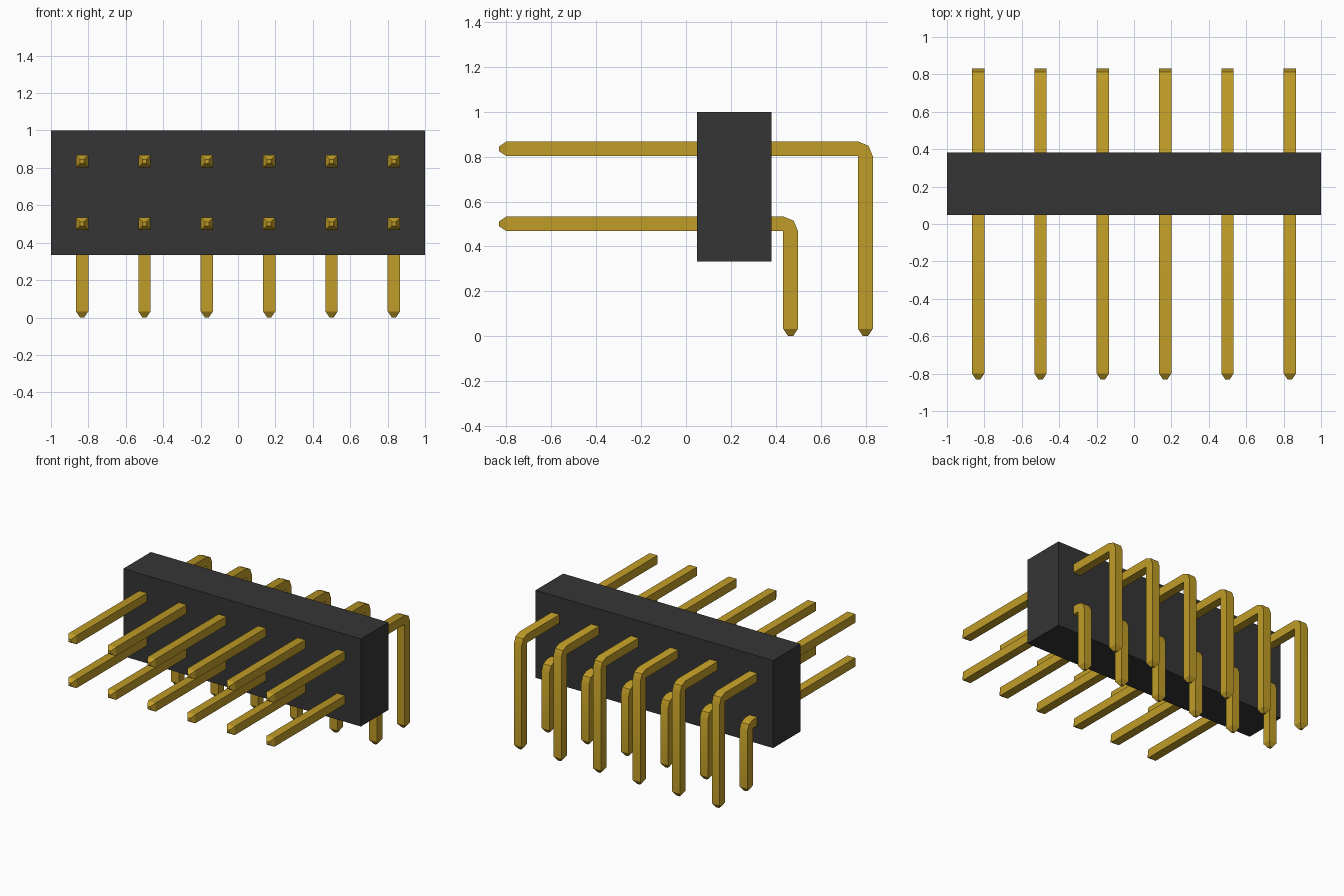
import bpy, bmesh, math
from mathutils import Vector

cube = bpy.data.objects.get("Cube")
if cube:
    bpy.data.objects.remove(cube, do_unlink=True)

PITCH = 1 / 3      # spacing between pins
H = 0.033          # half the pin thickness
TIP = 0.011        # half the blunt tip size
TAPER = 0.033      # length of the tapered tip
END = 0.8325       # reach of the pins in y


def material(name, rgb, roughness, metallic=0.0):
    m = bpy.data.materials.new(name)
    m.use_nodes = True
    m.diffuse_color = (*rgb, 1)
    bsdf = next(n for n in m.node_tree.nodes if n.type == 'BSDF_PRINCIPLED')
    bsdf.inputs["Base Color"].default_value = (*rgb, 1)
    bsdf.inputs["Roughness"].default_value = roughness
    bsdf.inputs["Metallic"].default_value = metallic
    return m


def add_object(name, bm, mat):
    bmesh.ops.recalc_face_normals(bm, faces=bm.faces)
    mesh = bpy.data.meshes.new(name)
    bm.to_mesh(mesh)
    bm.free()
    mesh.materials.append(mat)
    ob = bpy.data.objects.new(name, mesh)
    bpy.context.collection.objects.link(ob)
    return ob


black = material("black plastic", (0.036, 0.036, 0.036), 0.6)
gold = material("gold", (0.53, 0.335, 0.02), 0.4)


def pin_mesh(z, outer):
    """Right-angle pin: sections along the path given as (inner, outer) points in y, z."""
    corner = Vector((outer - 2 * H, z - H))
    sections = [
        ((-END, z - TIP), (-END, z + TIP), TIP),
        ((-END + TAPER, z - H), (-END + TAPER, z + H), H),
    ]
    # Bend pivots on the sharp inner corner
    for deg in (90, 45, 0):
        a = math.radians(deg)
        rim = corner + 2 * H * Vector((math.cos(a), math.sin(a)))
        sections.append((corner, rim, H))
    mid = outer - H
    sections += [
        ((mid - H, TAPER), (mid + H, TAPER), H),
        ((mid - TIP, 0), (mid + TIP, 0), TIP),
    ]
    bm = bmesh.new()
    rings = []
    for inner, rim, w in sections:
        pts = [(-w, *inner), (w, *inner), (w, *rim), (-w, *rim)]
        rings.append([bm.verts.new(p) for p in pts])
    for a, b in zip(rings, rings[1:]):
        for i in range(4):
            j = (i + 1) % 4
            bm.faces.new((a[i], a[j], b[j], b[i]))
    bm.faces.new(rings[0])
    bm.faces.new(rings[-1])
    bmesh.ops.remove_doubles(bm, verts=bm.verts, dist=1e-5)
    return bm


# Housing block
bm = bmesh.new()
bmesh.ops.create_cube(bm, size=1)
bmesh.ops.scale(bm, vec=(2, 0.332, 0.666), verts=bm.verts)
bmesh.ops.translate(bm, vec=(0, 0.215, 0.667), verts=bm.verts)
add_object("housing", bm, black)

# Two rows of six bent pins
for row, z, outer in (("upper", 0.835, END), ("lower", 0.501, END - PITCH)):
    first = add_object(f"{row}_pin_1", pin_mesh(z, outer), gold)
    bpy.ops.object.select_all(action='DESELECT')
    first.select_set(True)
    bpy.context.view_layer.objects.active = first
    bpy.ops.object.shade_smooth_by_angle(angle=math.radians(30))
    first.location.x = -2.5 * PITCH
    for i in range(1, 6):
        pin = first.copy()
        pin.name = f"{row}_pin_{i + 1}"
        pin.location.x = (i - 2.5) * PITCH
        bpy.context.collection.objects.link(pin)
